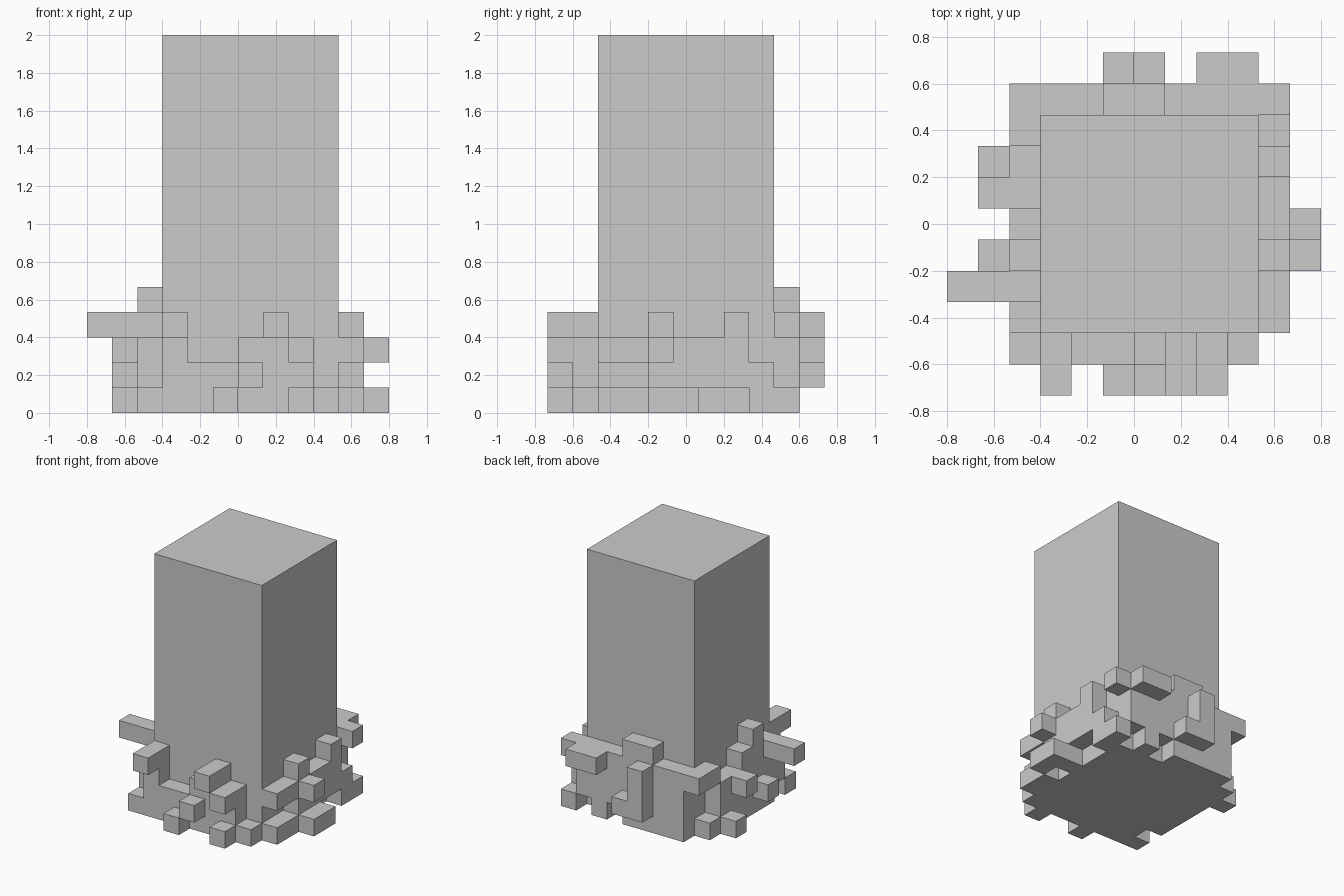
import bpy, bmesh
from itertools import product
from mathutils import Vector

if "Cube" in bpy.data.objects:
    bpy.data.objects.remove(bpy.data.objects["Cube"])

S = 2 / 15                                  # size of one block
ORIGIN = Vector((-6 * S, -5.5 * S, 0))
HALF = Vector((0.5, 0.5, 0.5))


def roots(place, start, heights, gaps, knobs):
    """A one-block-thick wall of stacks round the trunk, with blocks
    missing at the gaps and single blocks sticking out at the knobs."""
    wall = {(p, z) for p, h in enumerate(heights, start) for z in range(h)}
    inner = {place(p, 0) + (z,) for p, z in wall - set(gaps)}
    return inner | {place(p, 1) + (z,) for p, z in knobs}


parts = {"trunk": set(product(range(3, 10), range(2, 9), range(15)))}

parts["front_roots"] = roots(
    lambda p, out: (p, 1 - out), 3, [4, 2, 2, 3, 4, 3, 1], [],
    [(3, 3), (5, 0), (6, 1), (7, 3), (8, 2), (8, 0)])

parts["right_roots"] = roots(
    lambda p, out: (10 + out, p), 2, [3, 3, 4, 3, 3, 4, 2, 4],
    [(2, 1), (3, 1), (4, 0), (6, 0), (7, 0), (9, 1), (9, 2)],
    [(4, 2), (4, 0), (5, 0)])

parts["back_roots"] = roots(
    lambda p, out: (p, 9 + out), 2, [4, 4, 4, 5, 5, 4, 4, 4],
    [(2, 0), (2, 1), (2, 2), (7, 0), (9, 0)],
    [(8, 3), (9, 3), (5, 1), (5, 2), (5, 3), (6, 1)])

parts["left_roots"] = roots(
    lambda p, out: (2 - out, p), 1, [1, 3, 4, 5, 4, 3, 3, 4],
    [(2, 0), (8, 1), (8, 2)],
    [(7, 0), (6, 2), (4, 1), (3, 3)])
parts["left_roots"].add((0, 3, 3))          # tip of the longest root

filled = set().union(*parts.values())


def build(name, cells):
    """Make only the outer block faces of one part."""
    bm = bmesh.new()
    for cell, axis, sign in product(sorted(cells), range(3), (-1, 1)):
        normal, u, v = Vector(), Vector(), Vector()
        normal[axis] = sign
        if tuple(int(a + b) for a, b in zip(cell, normal)) in filled:
            continue
        u[axis - 2] = 0.5
        v[axis - 1] = 0.5 * sign
        mid = Vector(cell) + HALF + normal / 2
        corners = (mid - u - v, mid + u - v, mid + u + v, mid - u + v)
        bm.faces.new([bm.verts.new(p * S + ORIGIN) for p in corners])
    bmesh.ops.remove_doubles(bm, verts=bm.verts, dist=0.001)
    mesh = bpy.data.meshes.new(name)
    bm.to_mesh(mesh)
    bm.free()
    bpy.context.collection.objects.link(bpy.data.objects.new(name, mesh))


for part, blocks in parts.items():
    build(part, blocks)
